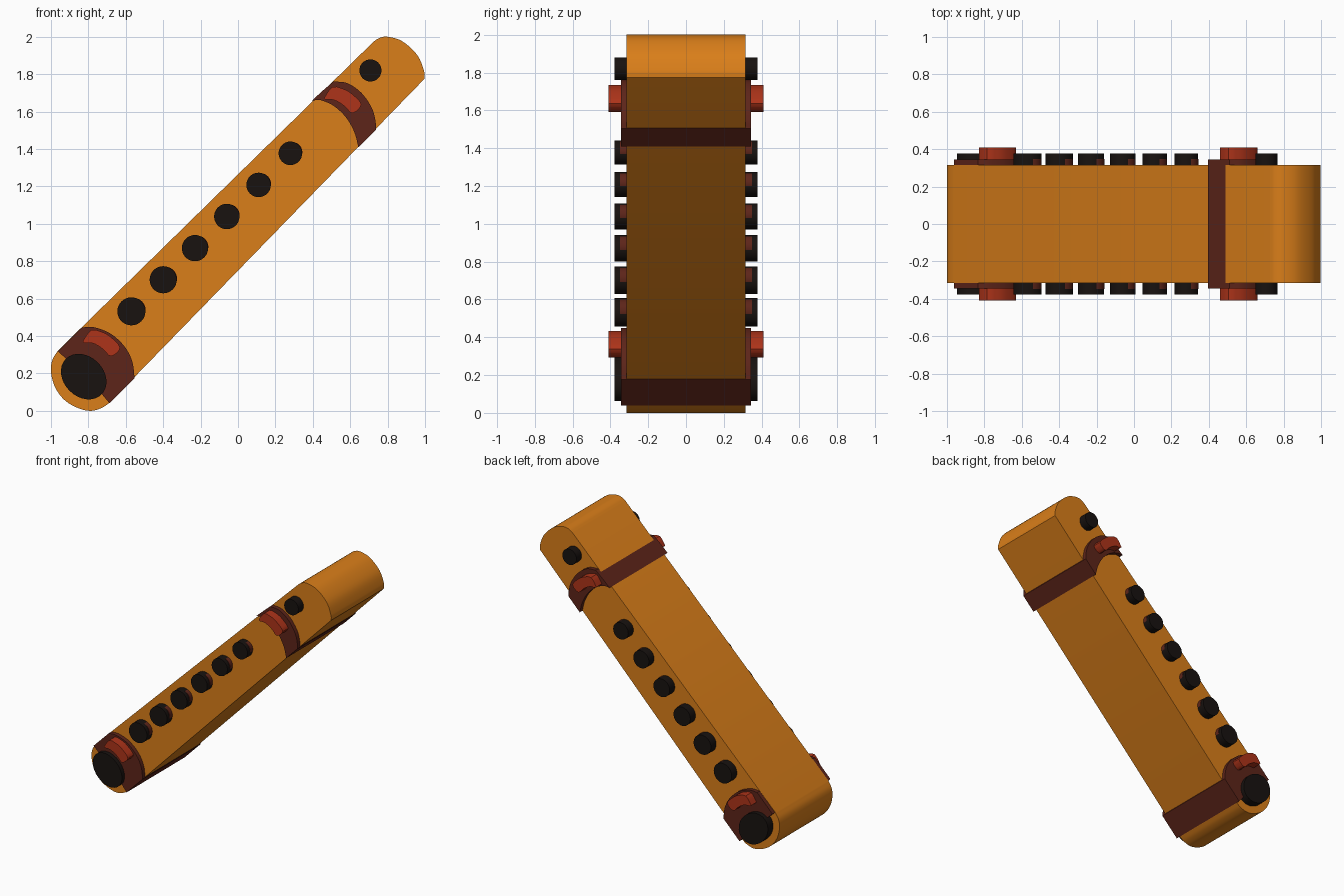
import bpy, bmesh, math
from mathutils import Vector

if "Cube" in bpy.data.objects:
    bpy.data.objects.remove(bpy.data.objects["Cube"])


def material(name, rgb):
    m = bpy.data.materials.new(name)
    m.diffuse_color = (*rgb, 1)
    m.use_nodes = True
    m.node_tree.nodes["Principled BSDF"].inputs["Base Color"].default_value = m.diffuse_color
    return m


ORANGE = material("orange", (0.70, 0.21, 0.010))
MAROON = material("maroon", (0.11, 0.018, 0.010))
RED = material("red", (0.42, 0.034, 0.010))
BLACK = material("black", (0.009, 0.006, 0.005))


def arc(points, steps=5):
    """Smooth curve through the given x, z points."""
    p = [Vector(q) for q in points]
    p = [2 * p[0] - p[1]] + p + [2 * p[-1] - p[-2]]
    out = []
    for a, b, c, d in zip(p, p[1:], p[2:], p[3:]):
        for i in range(steps):
            t = i / steps
            out.append(0.5 * (2 * b + (c - a) * t + (2 * a - 5 * b + 4 * c - d) * t * t
                              + (3 * b - a - 3 * c + d) * t ** 3))
    return out + [p[-2]]


def oval(x, z, a, b, tilt=0.0, sides=32):
    pts = []
    for i in range(sides):
        t = 2 * math.pi * i / sides
        u, v = a * math.cos(t), b * math.sin(t)
        pts.append((x + u * math.cos(tilt) - v * math.sin(tilt),
                    z + u * math.sin(tilt) + v * math.cos(tilt)))
    return pts


def prism(name, outline, half_depth, mat):
    """Extrude a front-view outline from -half_depth to +half_depth in y."""
    bm = bmesh.new()
    face = bm.faces.new([bm.verts.new((p[0], -half_depth, p[1])) for p in outline])
    ext = bmesh.ops.extrude_face_region(bm, geom=[face])["geom"]
    bmesh.ops.translate(bm, vec=(0, 2 * half_depth, 0),
                        verts=[g for g in ext if isinstance(g, bmesh.types.BMVert)])
    bmesh.ops.recalc_face_normals(bm, faces=bm.faces)
    me = bpy.data.meshes.new(name)
    bm.to_mesh(me)
    bm.free()
    me.materials.append(mat)
    ob = bpy.data.objects.new(name, me)
    bpy.context.collection.objects.link(ob)
    bpy.ops.object.select_all(action='DESELECT')
    ob.select_set(True)
    bpy.context.view_layer.objects.active = ob
    bpy.ops.object.shade_smooth_by_angle(angle=math.radians(30))
    return ob


# Tapered tube with two rounded ends
foot = arc([(-0.687, 0.043), (-0.73, 0.015), (-0.79, 0.0), (-0.86, 0.017), (-0.93, 0.06),
            (-0.98, 0.13), (-1.0, 0.21), (-0.993, 0.27), (-0.965, 0.32)])
head = arc([(0.724, 1.973), (0.755, 1.993), (0.80, 2.0), (0.88, 1.975), (0.96, 1.90),
            (0.995, 1.815), (0.997, 1.775)])
prism("tube", foot + head, 0.315, ORANGE)

# Dark collars wrapping the tube
prism("lower_collar",
      [(-0.962, 0.318)]
      + arc([(-0.835, 0.446), (-0.77, 0.447), (-0.68, 0.412), (-0.605, 0.342),
             (-0.565, 0.262), (-0.553, 0.176)])
      + [(-0.687, 0.040), (-0.72, 0.08), (-0.80, 0.2), (-0.90, 0.26)],
      0.345, MAROON)
prism("upper_collar",
      [(0.395, 1.659), (0.46, 1.718)]
      + arc([(0.51, 1.761), (0.585, 1.752), (0.66, 1.70), (0.715, 1.62), (0.735, 1.55),
             (0.737, 1.503)])
      + arc([(0.644, 1.408), (0.622, 1.49), (0.575, 1.572), (0.505, 1.635), (0.437, 1.663)]),
      0.345, MAROON)

# Raised red keys on the collars
key = arc([(-0.10, 0.005), (-0.075, 0.045), (-0.055, 0.065)], 4) \
    + arc([(-0.03, 0.066), (0.03, 0.042), (0.085, -0.005), (0.10, -0.03)], 4) \
    + arc([(0.092, -0.047), (0.07, -0.067), (0.052, -0.075)], 4) \
    + arc([(0.038, -0.07), (0.005, -0.035), (-0.045, -0.006), (-0.092, -0.003)], 4)
for name, x, z in (("lower_key", -0.73, 0.367), ("upper_key", 0.56, 1.667)):
    prism(name, [(x + p[0], z + p[1]) for p in key], 0.41, RED)

# Finger holes, shrinking up the tube, each with a dark inner rim
for i in range(6):
    x, z, r = -0.57 + 0.17 * i, 0.532 + 0.169 * i, 0.075 - 0.0024 * i
    prism(f"finger_hole_{i + 1}", oval(x, z, r, r), 0.377, BLACK)
    prism(f"hole_rim_{i + 1}", oval(x + 0.16 * r, z + 0.09 * r, 0.86 * r, 0.86 * r), 0.348, MAROON)

# Mouth hole and open bore at the foot
prism("mouth_hole", oval(0.708, 1.82, 0.059, 0.059), 0.377, BLACK)
prism("bore", oval(-0.825, 0.183, 0.135, 0.107, math.radians(135)), 0.377, BLACK)
